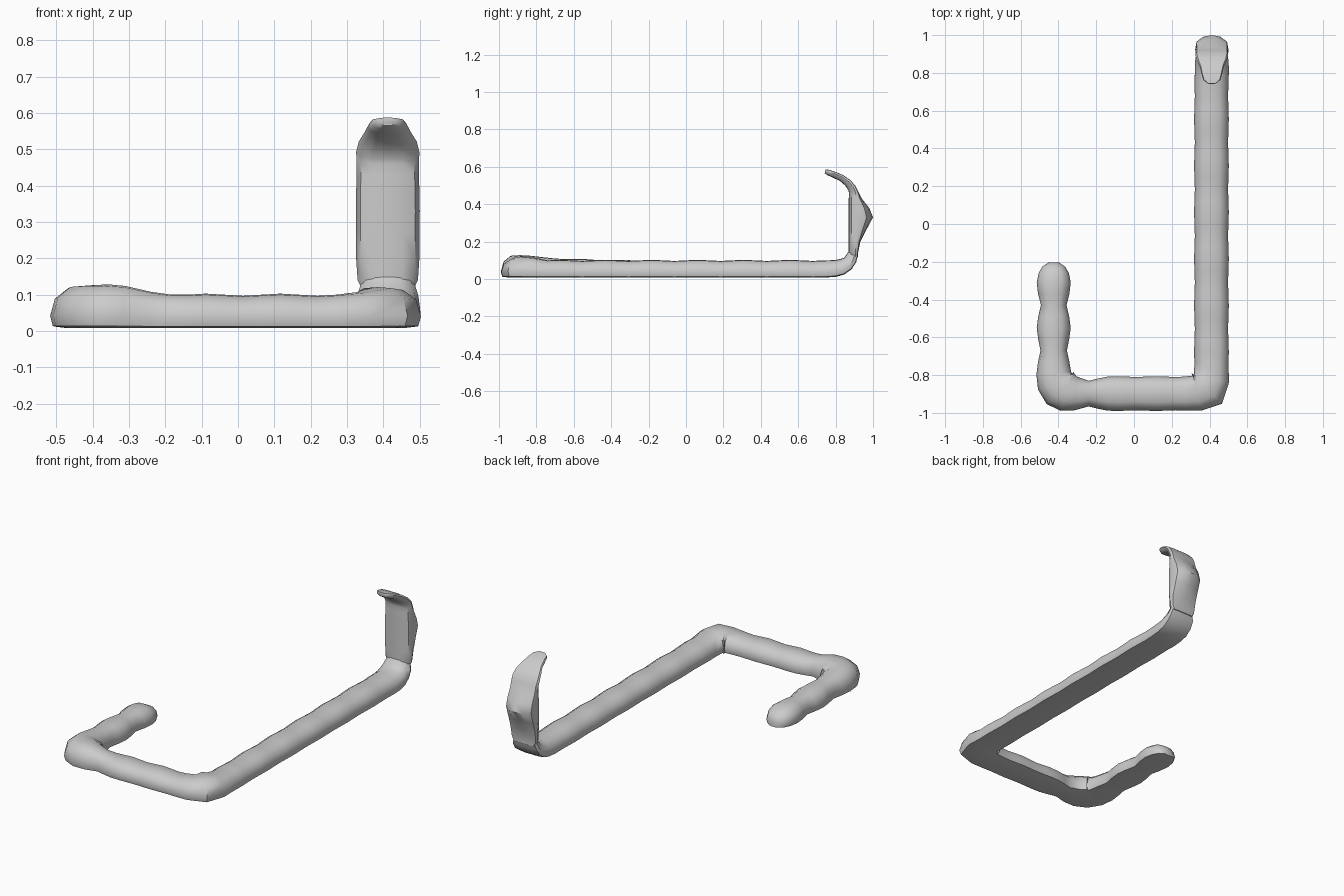
import bpy, bmesh, math
from mathutils import Vector

cube = bpy.data.objects.get("Cube")
if cube:
    bpy.data.objects.remove(cube)

steel = bpy.data.materials.new("plain_grey")
steel.use_nodes = True
GREY = (0.6, 0.6, 0.6, 1)
steel.diffuse_color = GREY
steel.node_tree.nodes["Principled BSDF"].inputs["Base Color"].default_value = GREY

# Flat-bottomed cross-section: half outline as (side, height), mirrored below
HALF = [(0, 0), (.5, 0), (.92, .05), (1, .3), (.86, .72), (.48, .97), (0, 1)]
SECTION = HALF + [(-u, v) for u, v in HALF[-2:0:-1]]


def sweep(name, stations, fixed_side=None):
    """Loft the section along (position, half width, height, back bulge)."""
    bm = bmesh.new()
    rings = []
    last = len(stations) - 1
    for i, (pos, half, height, bulge) in enumerate(stations):
        t = (stations[min(i + 1, last)][0] - stations[max(i - 1, 0)][0]).normalized()
        side = fixed_side or Vector((t.y, -t.x, 0)).normalized()
        up = side.cross(t)
        ring = []
        for u, v in SECTION:
            drop = bulge * max(0, 1 - v * 2) * (1 - .4 * u * u)
            ring.append(bm.verts.new(pos + side * u * half + up * (v * height - drop)))
        rings.append(ring)
    n = len(SECTION)
    for a, b in zip(rings, rings[1:]):
        for k in range(n):
            bm.faces.new((a[k], a[(k + 1) % n], b[(k + 1) % n], b[k]))
    bm.faces.new(rings[0])
    bm.faces.new(rings[-1])
    bmesh.ops.recalc_face_normals(bm, faces=bm.faces)
    mesh = bpy.data.meshes.new(name)
    bm.to_mesh(mesh)
    bm.free()
    mesh.materials.append(steel)
    obj = bpy.data.objects.new(name, mesh)
    bpy.context.collection.objects.link(obj)
    bpy.ops.object.select_all(action='DESELECT')
    obj.select_set(True)
    bpy.context.view_layer.objects.active = obj
    bpy.ops.object.shade_smooth_by_angle(angle=math.radians(42))


FLOOR = .008


def ground(x, y, half, height, z=FLOOR):
    return (Vector((x, y, z)), half, height, 0)


def straight(start, end, count):
    """Evenly spaced stations with a gentle hand-formed ripple."""
    a, b = Vector(start), Vector(end)
    out = []
    for i in range(count):
        p = a.lerp(b, i / (count - 1))
        wave = math.sin(i * math.pi / 2)
        out.append(ground(p.x, p.y, .09 + .002 * wave, .092 + .003 * wave))
    return out


# Lumpy short arm: y, half width, height
LEFT = -.425
short_arm = [ground(LEFT, y, w, h) for y, w, h in [
    (-.205, .03, .04), (-.225, .06, .065), (-.26, .08, .085), (-.31, .09, .095),
    (-.37, .083, .095), (-.43, .068, .09), (-.49, .082, .095), (-.55, .09, .1),
    (-.61, .082, .1), (-.67, .07, .1), (-.73, .083, .105), (-.79, .092, .112)]]

# Swollen left corner and the neck beside it
left_corner = [ground(*row) for row in [
    (-.417, -.835, .1, .117), (-.39, -.868, .112, .119), (-.352, -.89, .105, .12),
    (-.31, -.897, .09, .116), (-.24, -.898, .068, .1), (-.19, -.898, .08, .093)]]

front_bar = straight((-.14, -.898), (.27, -.898), 9)
right_corner = [ground(*row) for row in [
    (.335, -.895, .095, .1), (.385, -.87, .115, .113), (.41, -.82, .095, .108)]]
long_arm = straight((.41, -.74), (.41, .74), 25)

# Upward bend at the back: y, z, half width, height
RIGHT = .412
bend = [ground(RIGHT, y, w, h, z) for y, z, w, h in [
    (.8, .012, .09, .09), (.845, .024, .09, .088), (.885, .052, .088, .08),
    (.91, .09, .084, .068), (.92, .14, .07, .05)]]
# The bend never quite reaches vertical, so its side direction stays valid
sweep("base_rail", short_arm + left_corner + front_bar + right_corner + long_arm + bend)

# Upright plate with a bulged back: z, half width, bulge
upright = [(Vector((RIGHT, .92, z)), w, .05, b) for z, w, b in [
    (.115, .07, 0), (.14, .083, 0), (.2, .087, .012), (.27, .087, .048),
    (.33, .088, .08), (.38, .087, .06), (.43, .086, .02), (.47, .086, 0)]]

# Forward-curling tapered hook: y, z, half width, thickness
hook = [(Vector((RIGHT, y, z)), w, h, 0) for y, z, w, h in [
    (.905, .5, .087, .045), (.878, .53, .08, .04), (.84, .556, .064, .036),
    (.8, .573, .055, .034), (.765, .584, .045, .03), (.745, .587, .022, .022)]]
sweep("upright_hook", upright + hook, Vector((1, 0, 0)))
